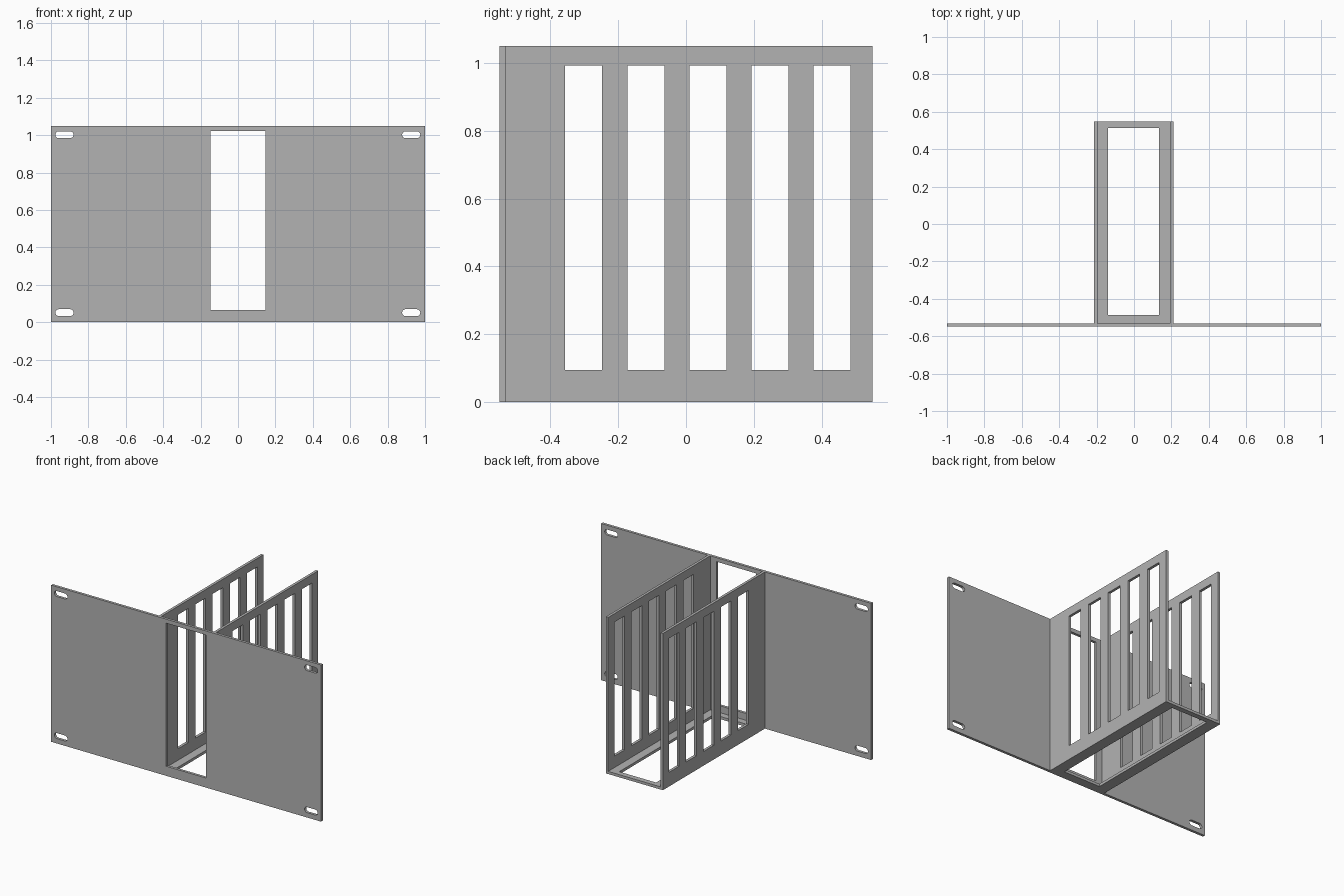
import bpy, bmesh, math
from mathutils import Matrix, Vector

if "Cube" in bpy.data.objects:
    bpy.data.objects.remove(bpy.data.objects["Cube"])

steel = bpy.data.materials.new("grey steel")
steel.diffuse_color = (0.45, 0.45, 0.45, 1)
steel.use_nodes = True
steel.node_tree.nodes["Principled BSDF"].inputs["Base Color"].default_value = steel.diffuse_color
T = 0.018  # sheet thickness


def rect(x0, x1, y0, y1):
    return [(x0, y0), (x1, y0), (x1, y1), (x0, y1)]


def slot(cx, cy, length, height, n=10):
    r = height / 2
    pts = []
    for side, start in ((1, -math.pi / 2), (-1, math.pi / 2)):
        for i in range(n + 1):
            a = start + math.pi * i / n
            pts.append((cx + side * (length / 2 - r) + r * math.cos(a),
                        cy + r * math.sin(a)))
    return pts


def sheet(name, outline, holes, u, v, centre):
    """Flat sheet with cut holes; u, v are the world axes of the profile."""
    cu = bpy.data.curves.new(name + "_profile", 'CURVE')
    cu.dimensions = '2D'
    cu.fill_mode = 'BOTH'
    cu.extrude = T / 2
    for loop in [outline] + holes:
        sp = cu.splines.new('POLY')
        sp.points.add(len(loop) - 1)
        for p, (x, y) in zip(sp.points, loop):
            p.co = (x, y, 0, 1)
        sp.use_cyclic_u = True
    tmp = bpy.data.objects.new(name + "_profile", cu)
    bpy.context.collection.objects.link(tmp)
    dg = bpy.context.evaluated_depsgraph_get()
    me = bpy.data.meshes.new_from_object(tmp.evaluated_get(dg))
    bpy.data.objects.remove(tmp)
    u, v = Vector(u), Vector(v)
    rot = Matrix((u, v, u.cross(v))).transposed().to_4x4()
    me.transform(Matrix.Translation(centre) @ rot)
    bm = bmesh.new()
    bm.from_mesh(me)
    bmesh.ops.remove_doubles(bm, verts=bm.verts, dist=1e-5)
    bmesh.ops.recalc_face_normals(bm, faces=bm.faces)
    for f in bm.faces:
        f.smooth = False
    bm.to_mesh(me)
    bm.free()
    me.materials.clear()
    me.materials.append(steel)
    ob = bpy.data.objects.new(name, me)
    bpy.context.collection.objects.link(ob)
    return ob


# front plate with window and four mounting slots
holes = [rect(-0.148, 0.146, 0.064, 1.022)]
for cx in (-0.928, 0.926):
    for cz in (0.051, 1.002):
        holes.append(slot(cx, cz, 0.097, 0.037))
sheet("front_plate", rect(-1, 1, 0, 1.049), holes,
      (1, 0, 0), (0, 0, 1), (0, -0.549 + T / 2, 0))

# side walls with five vent openings each
vents = [rect(-0.356 + 0.183 * i, -0.247 + 0.183 * i, 0.095, 0.992) for i in range(5)]
for name, x in (("left_wall", -0.204), ("right_wall", 0.201)):
    sheet(name, rect(-0.549 + T, 0.549, 0, 1.049), vents,
          (0, 1, 0), (0, 0, 1), (x, 0, 0))

# floor frame between the walls
sheet("floor_frame", rect(-0.195, 0.192, -0.549 + T, 0.549),
      [rect(-0.138, 0.135, -0.487, 0.514)],
      (1, 0, 0), (0, 1, 0), (0, 0, T / 2))
